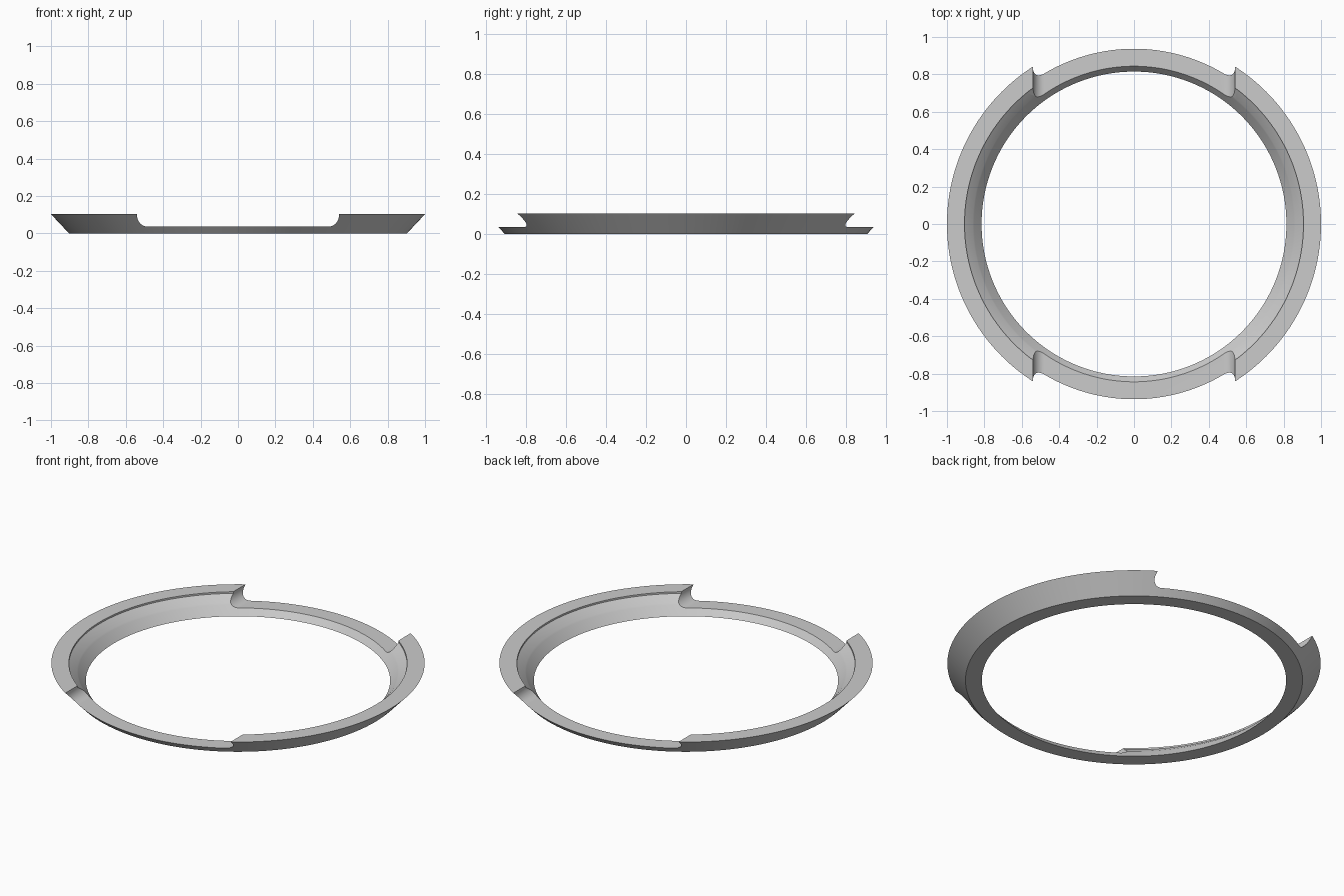
import bpy
import bmesh
import math

cube = bpy.data.objects.get("Cube")
if cube:
    bpy.data.objects.remove(cube, do_unlink=True)

SEGMENTS = 192

grey = bpy.data.materials.new("plain grey")
grey.use_nodes = True
colour = (0.6, 0.6, 0.6, 1)
grey.diffuse_color = colour
grey.node_tree.nodes["Principled BSDF"].inputs["Base Color"].default_value = colour


def make_object(name, bm):
    bmesh.ops.recalc_face_normals(bm, faces=bm.faces)
    mesh = bpy.data.meshes.new(name)
    bm.to_mesh(mesh)
    bm.free()
    mesh.materials.append(grey)
    obj = bpy.data.objects.new(name, mesh)
    bpy.context.collection.objects.link(obj)
    return obj


# Flared ring: closed (radius, height) section swept around z
section = [(0.815, 0), (0.903, 0), (1.0, 0.103), (0.906, 0.103),
           (0.906, 0.093), (0.862, 0.058), (0.855, 0.05)]
bm = bmesh.new()
loops = []
for i in range(SEGMENTS):
    a = math.tau * i / SEGMENTS
    loops.append([bm.verts.new((r * math.cos(a), r * math.sin(a), z)) for r, z in section])
for i, loop in enumerate(loops):
    after = loops[(i + 1) % SEGMENTS]
    for j in range(len(section)):
        k = (j + 1) % len(section)
        bm.faces.new((loop[j], after[j], after[k], loop[k]))
ring = make_object("flared_ring", bm)

# Notch cutter: channel along y with rounded lower corners
half_width, floor, radius = 0.54, 0.036, 0.06
corner = []
for i in range(13):
    a = math.pi / 2 * i / 12
    corner.append((half_width - radius + radius * math.sin(a),
                   floor + radius - radius * math.cos(a)))
corner.append((half_width, 0.3))
outline = corner + [(-x, z) for x, z in reversed(corner)]
bm = bmesh.new()
face = bm.faces.new([bm.verts.new((x, -1.2, z)) for x, z in outline])
extruded = bmesh.ops.extrude_face_region(bm, geom=[face])["geom"]
bmesh.ops.translate(bm, vec=(0, 2.4, 0),
                    verts=[v for v in extruded if isinstance(v, bmesh.types.BMVert)])
cutter = make_object("notch_cutter", bm)
cutter.hide_render = True

# Cut the front and back notches, then remove the cutter
cut = ring.modifiers.new("notches", "BOOLEAN")
cut.operation = "DIFFERENCE"
cut.solver = "EXACT"
cut.object = cutter
bpy.ops.object.select_all(action="DESELECT")
bpy.context.view_layer.objects.active = ring
ring.select_set(True)
bpy.ops.object.modifier_apply(modifier=cut.name)
bpy.data.objects.remove(cutter, do_unlink=True)

bpy.ops.object.shade_smooth_by_angle(angle=math.radians(25))
